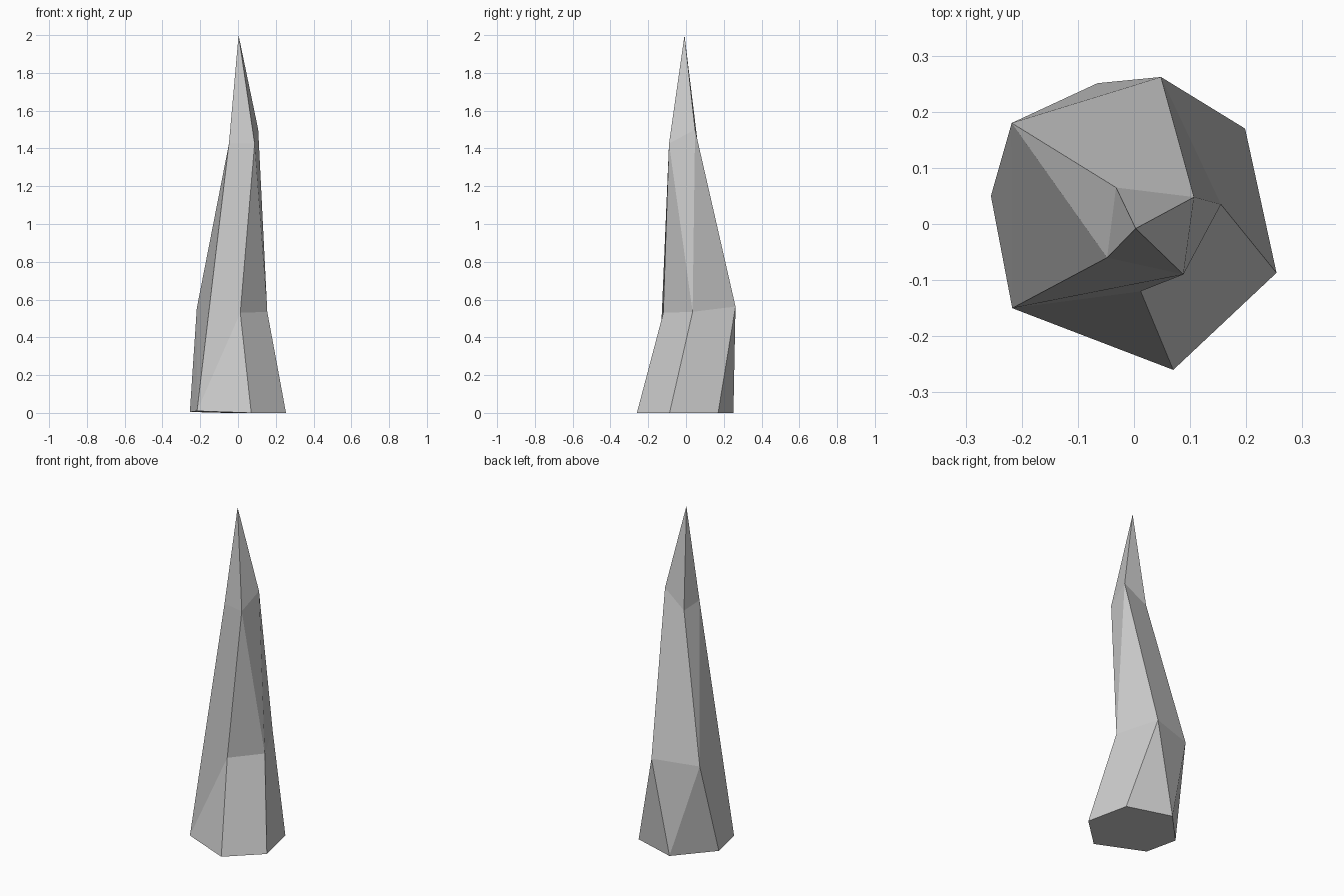
import bpy, bmesh

if "Cube" in bpy.data.objects:
    bpy.data.objects.remove(bpy.data.objects["Cube"])

# Cross-section rings of the spike, counter-clockwise from the left
base = [(-.255, .05, .005), (-.217, -.15, .01), (.07, -.26, 0),
        (.254, -.087, 0), (.198, .17, 0), (-.065, .251, 0)]
shoulder = [(-.218, .18, .555), (.012, -.12, .53), (.155, .035, .535), (.048, .262, .563)]
neck = [(-.032, .065, 1.405), (-.048, -.06, 1.425), (.088, -.09, 1.425), (.107, .048, 1.5)]
tip = (.003, -.008, 2)

bm = bmesh.new()
b, s, n = [[bm.verts.new(p) for p in ring] for ring in (base, shoulder, neck)]
t = bm.verts.new(tip)

faces = [
    b[::-1],                                              # underside
    # lower facets
    (b[0], b[1], s[0]), (b[1], b[2], s[1]), (b[2], b[3], s[2], s[1]),
    (b[3], b[4], s[3], s[2]), (b[4], b[5], s[3]), (b[5], s[0], s[3]), (b[5], b[0], s[0]),
    # long upper facets
    (s[0], b[1], n[1]), (b[1], s[1], n[2], n[1]), (s[1], s[2], n[2]),
    (s[2], n[3], n[2]), (s[2], s[3], n[3]), (s[3], s[0], n[0], n[3]), (s[0], n[1], n[0]),
]
# pointed cap
faces += [(n[i], n[(i + 1) % 4], t) for i in range(4)]
for f in faces:
    bm.faces.new(f)
bmesh.ops.recalc_face_normals(bm, faces=bm.faces)

mesh = bpy.data.meshes.new("rock_spike")
bm.to_mesh(mesh)
bm.free()
bpy.context.collection.objects.link(bpy.data.objects.new("rock_spike", mesh))
